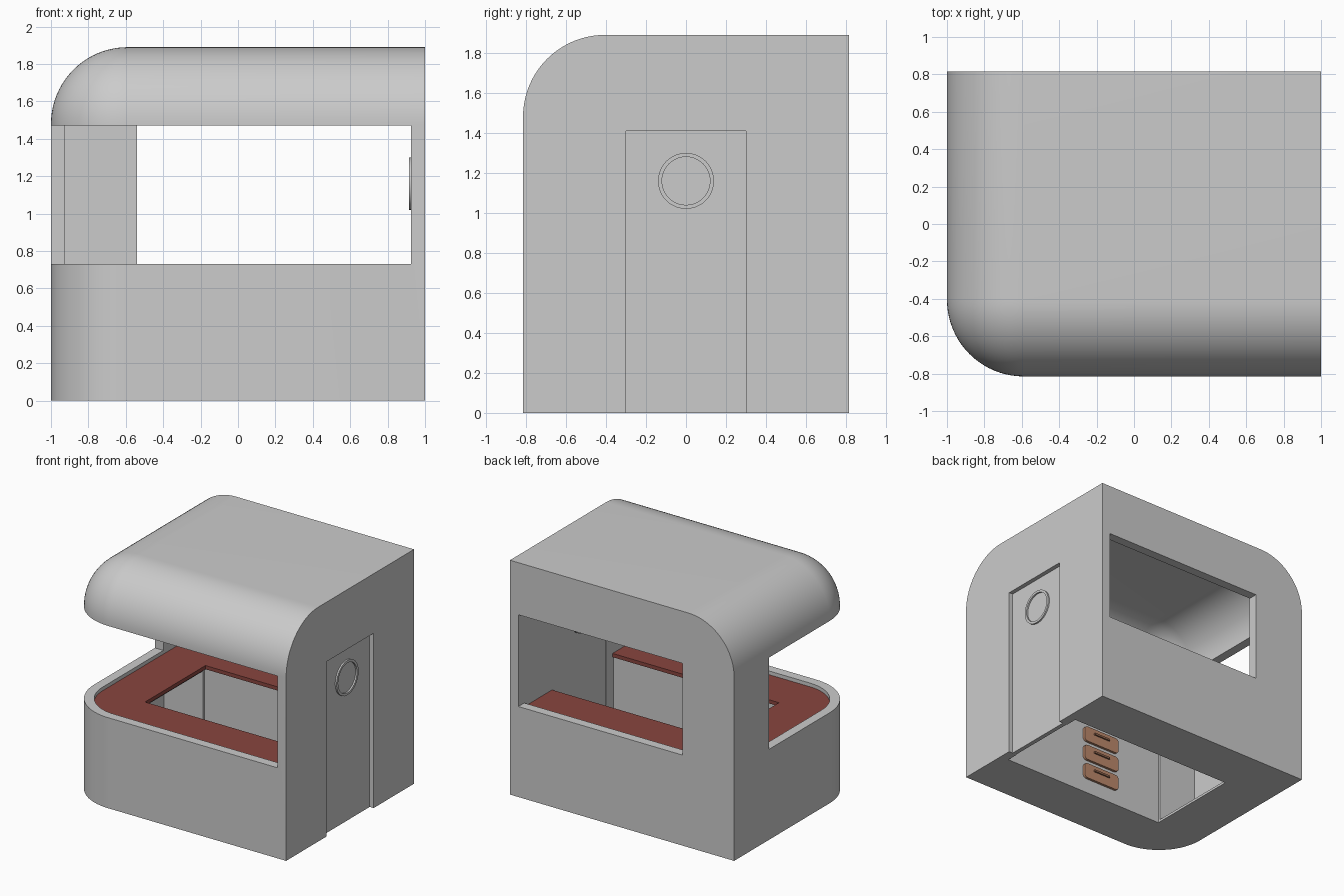
import bpy, bmesh, math
from mathutils import Matrix, Vector

if "Cube" in bpy.data.objects:
    bpy.data.objects.remove(bpy.data.objects["Cube"])


def material(name, rgb):
    m = bpy.data.materials.new(name)
    m.diffuse_color = (*rgb, 1)
    m.use_nodes = True
    m.node_tree.nodes["Principled BSDF"].inputs["Base Color"].default_value = m.diffuse_color
    return m


def box(name, lo, hi, mat=None, pick=None, radius=0.0, segments=16):
    """Axis-aligned box; edges whose (midpoint, direction) pass pick() are rounded."""
    lo, hi = Vector(lo), Vector(hi)
    bm = bmesh.new()
    bmesh.ops.create_cube(bm, size=1)
    for v in bm.verts:
        v.co = Vector(((lo[i] + hi[i]) / 2 + v.co[i] * (hi[i] - lo[i])) for i in range(3))
    if pick:
        mid = (lo + hi) / 2
        chosen = []
        for e in bm.edges:
            a, b = e.verts[0].co, e.verts[1].co
            if pick((a + b) / 2 - mid, b - a):
                chosen.append(e)
        bmesh.ops.bevel(bm, geom=chosen, offset=radius, segments=segments,
                        profile=0.5, affect='EDGES')
    return finish(name, bm, mat)


def finish(name, bm, mat=None):
    bmesh.ops.recalc_face_normals(bm, faces=bm.faces)
    me = bpy.data.meshes.new(name)
    bm.to_mesh(me)
    bm.free()
    ob = bpy.data.objects.new(name, me)
    bpy.context.collection.objects.link(ob)
    if mat:
        me.materials.append(mat)
    return ob


def activate(ob):
    bpy.ops.object.select_all(action='DESELECT')
    ob.select_set(True)
    bpy.context.view_layer.objects.active = ob


def cut(ob, *cutters):
    for c in cutters:
        mod = ob.modifiers.new("cut", 'BOOLEAN')
        mod.operation, mod.solver, mod.object = 'DIFFERENCE', 'EXACT', c
        activate(ob)
        bpy.ops.object.modifier_apply(modifier=mod.name)
        bpy.data.objects.remove(c)


def smooth(ob):
    activate(ob)
    bpy.ops.object.shade_smooth_by_angle(angle=math.radians(30))


# edge choosers
def front_left_top(m, d):
    """The three edges that meet at the front-left-top corner."""
    return ((abs(d.z) > 1e-4 and m.x < 0 and m.y < 0) or
            (abs(d.x) > 1e-4 and m.y < 0 and m.z > 0) or
            (abs(d.y) > 1e-4 and m.x < 0 and m.z > 0))


def front_left_upright(m, d):
    return abs(d.z) > 1e-4 and m.x < 0 and m.y < 0


def along_y(m, d):
    return abs(d.y) > 1e-4


X, Y, H = 1.0, 0.815, 1.89      # half width, half depth, height
T, R = 0.075, 0.41              # wall thickness, corner radius
BASE, SILL, HEAD = 0.67, 0.73, 1.47

counter_red = material("counter_red", (0.25, 0.06, 0.05))
drawer_wood = material("drawer_wood", (0.5, 0.25, 0.15))
slot_wood = material("handle_wood", (0.3, 0.14, 0.08))

# booth shell: rounded block, hollowed room, well, openings and open cabinet
shell = box("booth_shell", (-X, -Y, 0), (X, Y, H), None, front_left_top, R, 20)
cut(shell,
    box("room", (-X + T, -Y + T, BASE), (X - T, Y - T, H - T), None,
        front_left_top, R - T, 20),
    box("floor_well", (-0.58, -0.40, -0.2), (X - T, 0.40, BASE + 0.1)),
    box("serving_opening", (-1.3, -1.2, SILL), (X - T, 0.37, HEAD)),
    box("back_window", (-0.54, 0.5, SILL), (X - T, 1.2, HEAD)),
    box("doorway", (0.85, -0.30, -0.2), (1.2, 0.30, 1.41)),
    box("cabinet_space", (-X + T, -0.38, 0.02), (-0.5, 0.38, BASE - 0.02)))
smooth(shell)

# red counter running around three sides
counter = box("counter_top", (-X + T - 0.004, -Y + T - 0.004, BASE),
              (X - T + 0.004, Y - T + 0.004, BASE + 0.03), counter_red,
              front_left_upright, R - T, 20)
cut(counter, box("counter_hole", (-0.56, -0.385, 0.5), (1.2, 0.385, 0.9)))
smooth(counter)

# recessed door
box("door", (0.93, -0.30, 0), (0.965, 0.30, 1.41))

# round door window frame: a ring with a square section
bm = bmesh.new()
profile = [(0.12, 0.915), (0.14, 0.915), (0.14, 0.978), (0.12, 0.978)]
n = 40
rings = [[bm.verts.new((x, r * math.cos(2 * math.pi * i / n),
                        1.16 + r * math.sin(2 * math.pi * i / n)))
          for r, x in profile] for i in range(n)]
for i in range(n):
    a, b = rings[i], rings[(i + 1) % n]
    for k in range(4):
        bm.faces.new((a[k], a[(k + 1) % 4], b[(k + 1) % 4], b[k]))
smooth(finish("door_window_frame", bm))

# three drawers with handles on the inner front cabinet wall
for i in range(3):
    z = 0.185 + 0.163 * i
    smooth(box(f"drawer_{i + 1}", (-0.165, -0.405, z - 0.064),
               (0.175, -0.38, z + 0.064), drawer_wood, along_y, 0.03, 5))
    box(f"drawer_handle_{i + 1}", (-0.07, -0.385, z + 0.012),
        (0.08, -0.368, z + 0.028), slot_wood)
